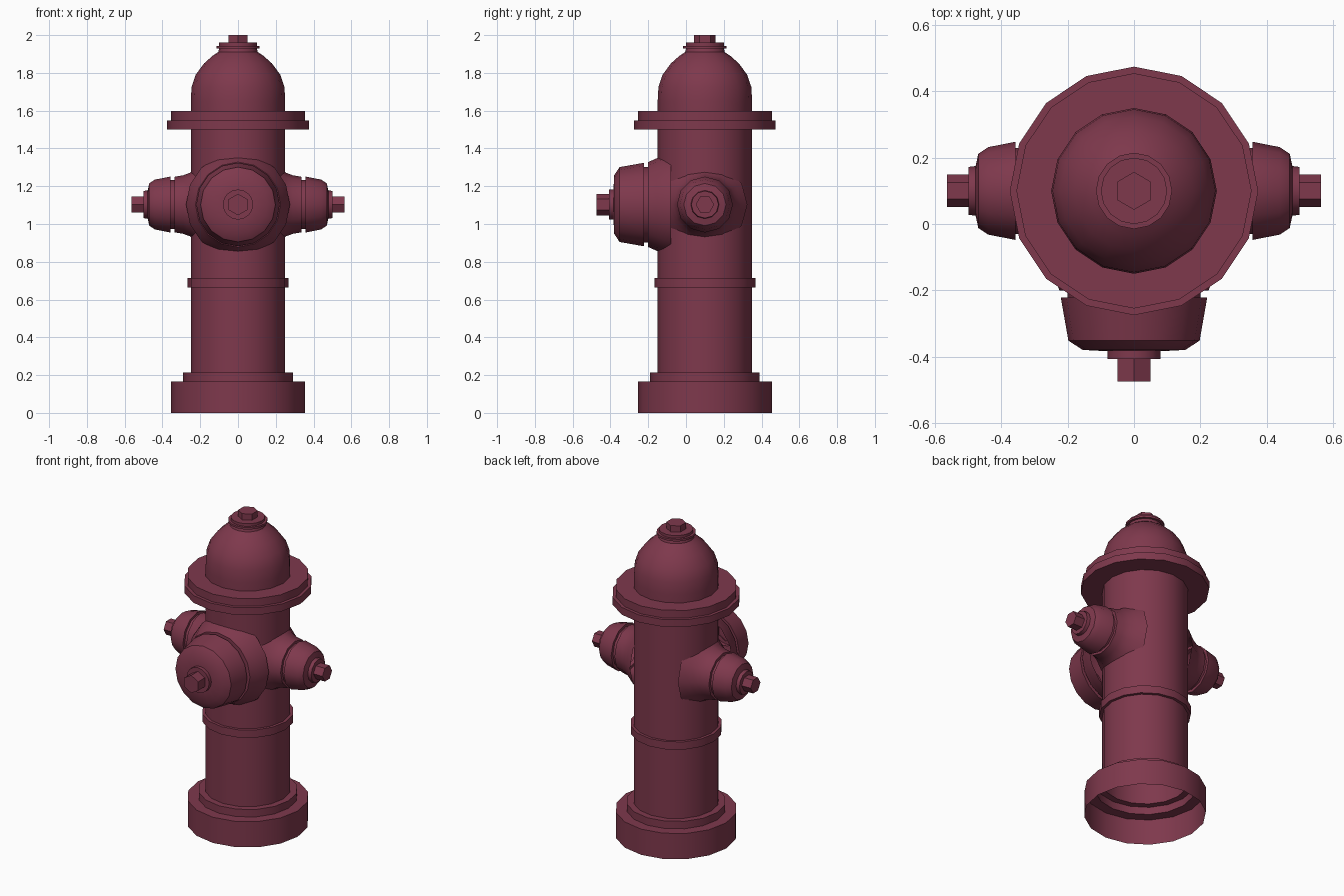
import bpy, bmesh, math
from mathutils import Matrix

if "Cube" in bpy.data.objects:
    bpy.data.objects.remove(bpy.data.objects["Cube"])

paint = bpy.data.materials.new("dark_red_paint")
paint.diffuse_color = (0.21, 0.04, 0.073, 1)
paint.use_nodes = True
paint.node_tree.nodes["Principled BSDF"].inputs["Base Color"].default_value = paint.diffuse_color

AXIS_Y = 0.10   # centre line of the barrel
PORT_Z = 1.103  # height of the outlets


def lathe(name, profile, sides, matrix, cap_end=True):
    """Revolve (radius, height) points about local z, then place by matrix."""
    bm = bmesh.new()
    rings = []
    for r, h in profile:
        ring = []
        for k in range(sides):
            a = math.pi / 2 + 2 * math.pi * k / sides
            ring.append(bm.verts.new((r * math.cos(a), r * math.sin(a), h)))
        rings.append(ring)
    for lo, hi in zip(rings, rings[1:]):
        for k in range(sides):
            n = (k + 1) % sides
            bm.faces.new((lo[k], lo[n], hi[n], hi[k]))
    if cap_end:
        bm.faces.new(rings[-1])
    bm.transform(matrix)
    mesh = bpy.data.meshes.new(name)
    bm.to_mesh(mesh)
    bm.free()
    mesh.materials.append(paint)
    ob = bpy.data.objects.new(name, mesh)
    bpy.context.collection.objects.link(ob)
    bpy.ops.object.select_all(action='DESELECT')
    ob.select_set(True)
    bpy.context.view_layer.objects.active = ob
    bpy.ops.object.shade_smooth_by_angle(angle=math.radians(40))
    return ob


# Barrel: open base, foot ring, middle band, flange, dome and top collar
upright = Matrix.Translation((0, AXIS_Y, 0))
lathe("barrel", [
    (0.355, 0), (0.355, 0.165), (0.29, 0.165), (0.29, 0.213), (0.25, 0.213),
    (0.25, 0.663), (0.268, 0.663), (0.268, 0.713), (0.25, 0.713),
    (0.25, 1.5), (0.375, 1.5), (0.375, 1.547), (0.355, 1.547), (0.355, 1.597),
    (0.25, 1.597), (0.25, 1.65), (0.246, 1.725), (0.224, 1.79), (0.18, 1.85),
    (0.135, 1.89), (0.105, 1.91), (0.1, 1.93), (0.115, 1.93), (0.115, 1.943),
    (0.1, 1.943), (0.1, 1.96), (0.05, 1.96)], 16, upright)
lathe("top_nut", [(0.057, 1.955), (0.057, 2.0)], 6, upright)

# Side outlets: flared neck, groove, rounded cap, washer and nut
side_profile = [
    (0.225, 0.17), (0.19, 0.22), (0.168, 0.255), (0.155, 0.29), (0.147, 0.335),
    (0.13, 0.335), (0.13, 0.358), (0.148, 0.358), (0.132, 0.44),
    (0.112, 0.47), (0.075, 0.478), (0.072, 0.5)]
for label, sign in (("left", -1), ("right", 1)):
    m = Matrix.Translation((0, AXIS_Y, PORT_Z)) @ Matrix.Rotation(sign * math.pi / 2, 4, 'Y')
    lathe(label + "_outlet", side_profile, 12, m)
    lathe(label + "_nut", [(0.049, 0.495), (0.049, 0.564)], 6, m)

# Large front outlet, heights measured from the model centre towards -y
m = Matrix.Translation((0, 0, PORT_Z)) @ Matrix.Rotation(math.pi / 2, 4, 'X')
lathe("front_outlet", [
    (0.275, 0.08), (0.262, 0.12), (0.245, 0.155), (0.225, 0.2), (0.2, 0.2), (0.2, 0.222),
    (0.221, 0.222), (0.198, 0.352), (0.155, 0.38), (0.08, 0.384),
    (0.08, 0.407)], 16, m)
lathe("front_nut", [(0.057, 0.4), (0.057, 0.475)], 6, m)
